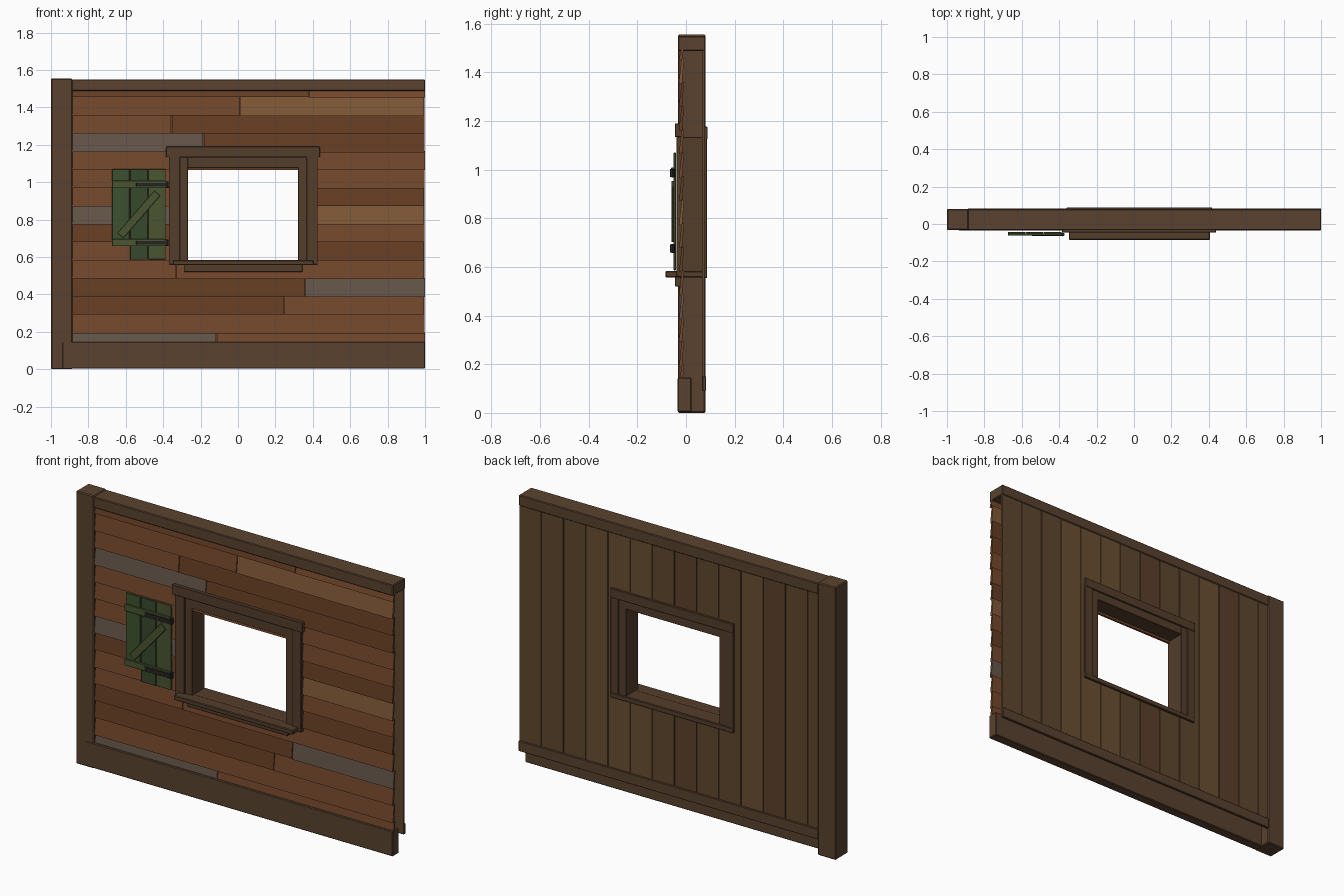
import bpy, bmesh, math, random
from mathutils import Matrix, Vector

if "Cube" in bpy.data.objects:
    bpy.data.objects.remove(bpy.data.objects["Cube"])

random.seed(4)


def mat(name, hexcol):
    rgb = [int(hexcol[i:i + 2], 16) / 255 for i in (0, 2, 4)]
    m = bpy.data.materials.new(name)
    m.diffuse_color = [c ** 2.2 for c in rgb] + [1]
    m.use_nodes = True
    m.node_tree.nodes["Principled BSDF"].inputs["Base Color"].default_value = m.diffuse_color
    return m


TIMBER = mat("timber", "5a4433")
TRIM = mat("trim_wood", "54402f")
SIDING = [mat("siding_mid", "73492f"), mat("siding_light", "80593a"),
          mat("siding_dark", "653f28"), mat("siding_grey", "65564a")]
LINING = [mat("lining_mid", "5f4831"), mat("lining_light", "694f35"), mat("lining_red", "5d422f")]
GREEN = [mat("green_paint", "3f5233"), mat("green_dark", "394a30"), mat("green_olive", "4b5534")]
IRON = mat("iron", "2a2928")


def add_mesh(name, bm, material, bevel=0):
    bmesh.ops.recalc_face_normals(bm, faces=bm.faces)
    if bevel:
        bmesh.ops.bevel(bm, geom=bm.edges[:], offset=bevel, segments=1, affect='EDGES')
    me = bpy.data.meshes.new(name)
    bm.to_mesh(me)
    bm.free()
    me.materials.append(material)
    ob = bpy.data.objects.new(name, me)
    bpy.context.collection.objects.link(ob)
    return ob


def box(name, x, y, z, material, bevel=0.002, turn=0):
    """Box from (min, max) ranges, optionally turned about its own y axis."""
    bm = bmesh.new()
    bmesh.ops.create_cube(bm, size=1)
    size = Vector([r[1] - r[0] for r in (x, y, z)])
    mid = Vector([(r[1] + r[0]) / 2 for r in (x, y, z)])
    bm.transform(Matrix.Translation(mid) @ Matrix.Rotation(turn, 4, 'Y') @ Matrix.Diagonal((*size, 1)))
    return add_mesh(name, bm, material, bevel)


def clapboard(name, x0, x1, z0, z1, material):
    """Tilted siding board: thick lower edge, thin top edge tucked under the next."""
    drop = random.uniform(0.001, 0.006)
    out = random.uniform(-0.001, 0.001)
    profile = [(-0.029 + out, z0 - drop), (-0.016, z0 - drop), (-0.008, z1), (-0.018, z1)]
    bm = bmesh.new()
    face = bm.faces.new([bm.verts.new((x0, y, z)) for y, z in profile])
    ext = bmesh.ops.extrude_face_region(bm, geom=[face])
    bmesh.ops.translate(bm, vec=(x1 - x0, 0, 0),
                        verts=[v for v in ext['geom'] if isinstance(v, bmesh.types.BMVert)])
    return add_mesh(name, bm, material)


# Heavy frame: corner post, top plate, ground sill, inner bottom rail
box("corner_post", (-1, -0.886), (-0.033, 0.08), (0, 1.555), TIMBER, 0.005)
box("top_plate", (-0.89, 1), (-0.0325, 0.0795), (1.488, 1.55), TIMBER, 0.004)
box("ground_sill", (-0.94, 1), (-0.034, 0.022), (0.003, 0.146), TIMBER, 0.004)
box("inner_bottom_rail", (-0.89, 1), (0.066, 0.083), (0.09, 0.15), TIMBER, 0.003)

# Horizontal siding rows: (joint x, left colour, right colour)
rows = [(-0.115, 3, 0), (None, 0, 0), (0.245, 2, 0), (0.36, 2, 3), (-0.33, 0, 0),
        ("gap", 0, 2), ("gap", 2, 0), ("gap", 3, 1), ("gap", 0, 2), ("gap", 0, 0),
        (None, 0, 0), (-0.185, 3, 2), (-0.355, 0, 2), (0.01, 0, 1), (0.38, 2, 0)]
PITCH, BASE = 0.0969, 0.1
for i, (joint, left, right) in enumerate(rows):
    z0 = BASE + PITCH * i
    z1 = min(z0 + PITCH, 1.5)
    end = 1 - random.uniform(0, 0.006)
    if joint is None:
        spans = [(-0.89, end, left)]
    elif joint == "gap":
        spans = [(-0.89, -0.312, left), (0.368, end, right)]
    else:
        spans = [(-0.89, joint - 0.002, left), (joint + 0.002, end, right)]
    for a, b, c in spans:
        clapboard("siding_board", a, b, z0, z1, SIDING[c])

# Vertical lining boards on the back, split around the window
W = 0.14
for i in range(14):
    x1 = 1 - W * i
    x0 = max(x1 - W, -0.888)
    y1 = 0.076 - random.uniform(0, 0.002)
    m = LINING[random.choice([0, 0, 1, 2])]
    if x1 <= -0.312 or x0 >= 0.368:
        pieces = [(x0, x1, 0.1, 1.5)]
    else:
        pieces = [(x0, x1, 0.1, 0.56), (x0, x1, 1.13, 1.5)]
        if x0 < -0.312:
            pieces.append((x0, -0.312, 0.56, 1.13))
        if x1 > 0.368:
            pieces.append((0.368, x1, 0.56, 1.13))
    for a, b, za, zb in pieces:
        box("lining_board", (a + 0.002, b - 0.002), (0.065, y1), (za, zb), m, 0)

# Window lining: jambs, head and projecting sill
for side, x in (("left", (-0.312, -0.267)), ("right", (0.322, 0.368))):
    box(side + "_jamb", x, (-0.031, 0.08), (0.56, 1.135), TRIM)
box("window_head", (-0.312, 0.368), (-0.03, 0.0795), (1.077, 1.135), TRIM)
box("window_sill", (-0.348, 0.406), (-0.085, 0.085), (0.557, 0.583), TRIM, 0.004)
box("window_apron", (-0.29, 0.345), (-0.045, -0.02), (0.52, 0.558), TRIM)

# Window casings front and back
for side, x in (("left", (-0.37, -0.31)), ("right", (0.366, 0.426))):
    box("front_casing_" + side, x, (-0.04, -0.015), (0.56, 1.136), TRIM)
    inset = (max(x[0], -0.36), min(x[1], 0.417))
    box("back_casing_" + side, inset, (0.07, 0.0855), (0.557, 1.13), TRIM)
box("front_head_casing", (-0.385, 0.438), (-0.046, -0.015), (1.134, 1.19), TRIM)
box("back_head_casing", (-0.36, 0.417), (0.07, 0.088), (1.125, 1.177), TRIM)
box("back_sill_casing", (-0.36, 0.417), (0.07, 0.087), (0.555, 0.582), TRIM)

# Open shutter with one broken board
for i, bottom in enumerate((0.66, 0.586, 0.588)):
    x = -0.674 + 0.0965 * i
    box("shutter_board", (x + 0.001, x + 0.0945), (-0.051, -0.042), (bottom, 1.07), GREEN[i])
for z in ((0.968, 1.008), (0.658, 0.695)):
    box("shutter_batten", (-0.674, -0.386), (-0.061, -0.05), z, GREEN[2])
brace_len, cx, cz = 0.30, -0.53, 0.828
box("shutter_brace", (cx - brace_len / 2, cx + brace_len / 2), (-0.06, -0.05),
    (cz - 0.021, cz + 0.021), GREEN[2], 0.002, -math.radians(49))

# Strap hinges with pin knuckles
for z in (0.986, 0.676):
    box("hinge_strap", (-0.545, -0.378), (-0.065, -0.06), (z - 0.01, z + 0.01), IRON, 0.001)
    bm = bmesh.new()
    bmesh.ops.create_cone(bm, cap_ends=True, segments=8, radius1=0.01, radius2=0.01, depth=0.034,
                          matrix=Matrix.Translation((-0.381, -0.056, z)))
    add_mesh("hinge_knuckle", bm, IRON)
